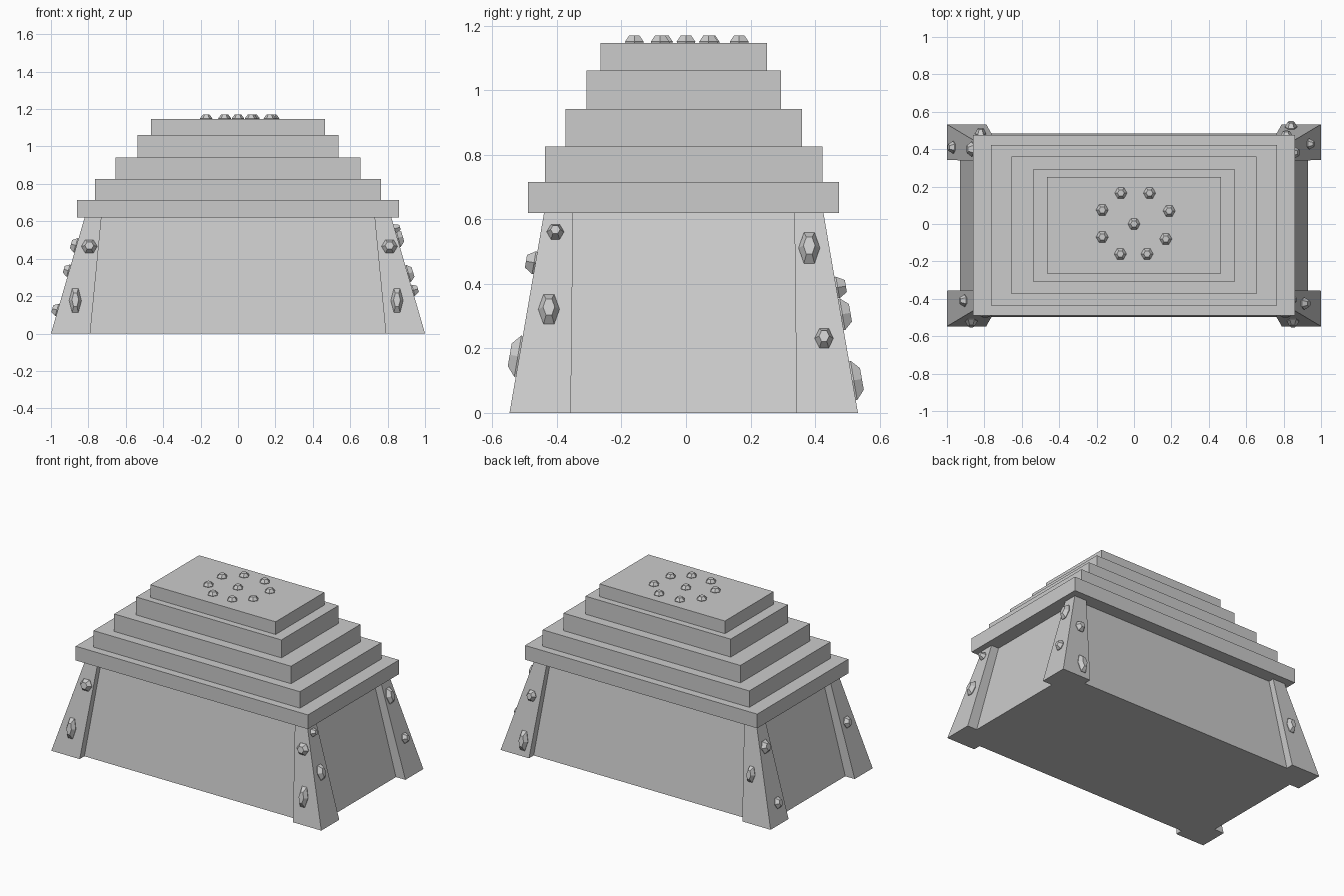
import bpy, bmesh, math
from mathutils import Vector, Matrix

if "Cube" in bpy.data.objects:
    bpy.data.objects.remove(bpy.data.objects["Cube"])

YC = -0.007      # the masonry sits slightly off centre; the studs balance it
H = 0.62         # height of the tapered base


def finish(name, bm):
    bmesh.ops.recalc_face_normals(bm, faces=bm.faces)
    me = bpy.data.meshes.new(name)
    bm.to_mesh(me)
    bm.free()
    ob = bpy.data.objects.new(name, me)
    bpy.context.collection.objects.link(ob)
    return ob


def loft(name, rings):
    """Close a stack of equal-length vertex rings into a solid."""
    bm = bmesh.new()
    loops = [[bm.verts.new(p) for p in r] for r in rings]
    n = len(loops[0])
    for a, b in zip(loops, loops[1:]):
        for i in range(n):
            j = (i + 1) % n
            bm.faces.new((a[i], a[j], b[j], b[i]))
    bm.faces.new(loops[0])
    bm.faces.new(loops[-1])
    return finish(name, bm)


def rect(x0, x1, y0, y1, z):
    return [(x0, y0 + YC, z), (x1, y0 + YC, z), (x1, y1 + YC, z), (x0, y1 + YC, z)]


def gem(name, pos, normal, w, h, depth):
    """Faceted hexagonal stud, half sunk in the surface."""
    n = Vector(normal).normalized()
    up = Vector((0, 1, 0)) if n.z > 0.9 else Vector((0, 0, 1))
    u = up.cross(n).normalized()
    v = n.cross(u)
    p = Vector(pos)
    rings = []
    for s, d in ((0.85, -0.5), (1, 0.15), (0.55, 1)):
        rings.append([p + u * (math.cos(k * math.pi / 3) * w * s)
                      + v * (math.sin(k * math.pi / 3) / 0.866 * h * s)
                      + n * (d * depth) for k in range(6)])
    return loft(name, rings)


# Tapered body
loft("body", [rect(-0.93, 0.93, -0.49, 0.49, 0), rect(-0.765, 0.765, -0.395, 0.395, H)])

# Four leaning corner posts
for sx in (-1, 1):
    for sy in (-1, 1):
        loft("corner_post", [rect(sx * 0.79, sx * 1.0, sy * 0.35, sy * 0.54, 0),
                             rect(sx * 0.73, sx * 0.82, sy * 0.343, sy * 0.433, H)])

# Stepped roof slabs: half x, half y, bottom, top
for hx, hy, z0, z1 in ((0.86, 0.482, 0.62, 0.715), (0.765, 0.43, 0.715, 0.825),
                       (0.655, 0.367, 0.825, 0.942), (0.538, 0.302, 0.942, 1.062),
                       (0.464, 0.258, 1.062, 1.147)):
    loft("roof_step", [rect(-hx, hx, -hy, hy, z0), rect(-hx, hx, -hy, hy, z1)])

# Studs on the post sides facing left and right: side, y, z, half width, half height
for s, y, z, w, h in ((1, -0.425, 0.32, 0.033, 0.048), (1, -0.405, 0.56, 0.027, 0.024),
                      (1, 0.382, 0.51, 0.033, 0.05), (1, 0.428, 0.23, 0.029, 0.031),
                      (-1, -0.41, 0.335, 0.033, 0.034), (-1, 0.41, 0.125, 0.033, 0.034),
                      (-1, 0.40, 0.47, 0.04, 0.04)):
    gem("side_stud", (s * (1 - 0.29 * z), y, z), (s, 0, 0.29), w, h, 0.03)

# Studs on the post sides facing front and back: side, x, z, half width, half height
for s, x, z, w, h in ((-1, -0.87, 0.175, 0.033, 0.065), (-1, 0.85, 0.175, 0.033, 0.065),
                      (-1, -0.795, 0.465, 0.043, 0.036), (-1, 0.81, 0.465, 0.043, 0.036),
                      (1, 0.84, 0.1, 0.033, 0.062), (1, 0.815, 0.388, 0.034, 0.034),
                      (1, -0.82, 0.305, 0.03, 0.05)):
    gem("end_stud", (x, YC + s * (0.54 - 0.173 * z), z), (0, s, 0.173), w, h, 0.03)

# Ring of studs on the top step
for x, y in ((0, 0), (-0.07, 0.165), (0.083, 0.165), (0.188, 0.07), (0.17, -0.08),
             (0.07, -0.16), (-0.073, -0.16), (-0.17, -0.07), (-0.17, 0.075)):
    gem("top_stud", (x, y, 1.147), (0, 0, 1), 0.033, 0.029, 0.023)
